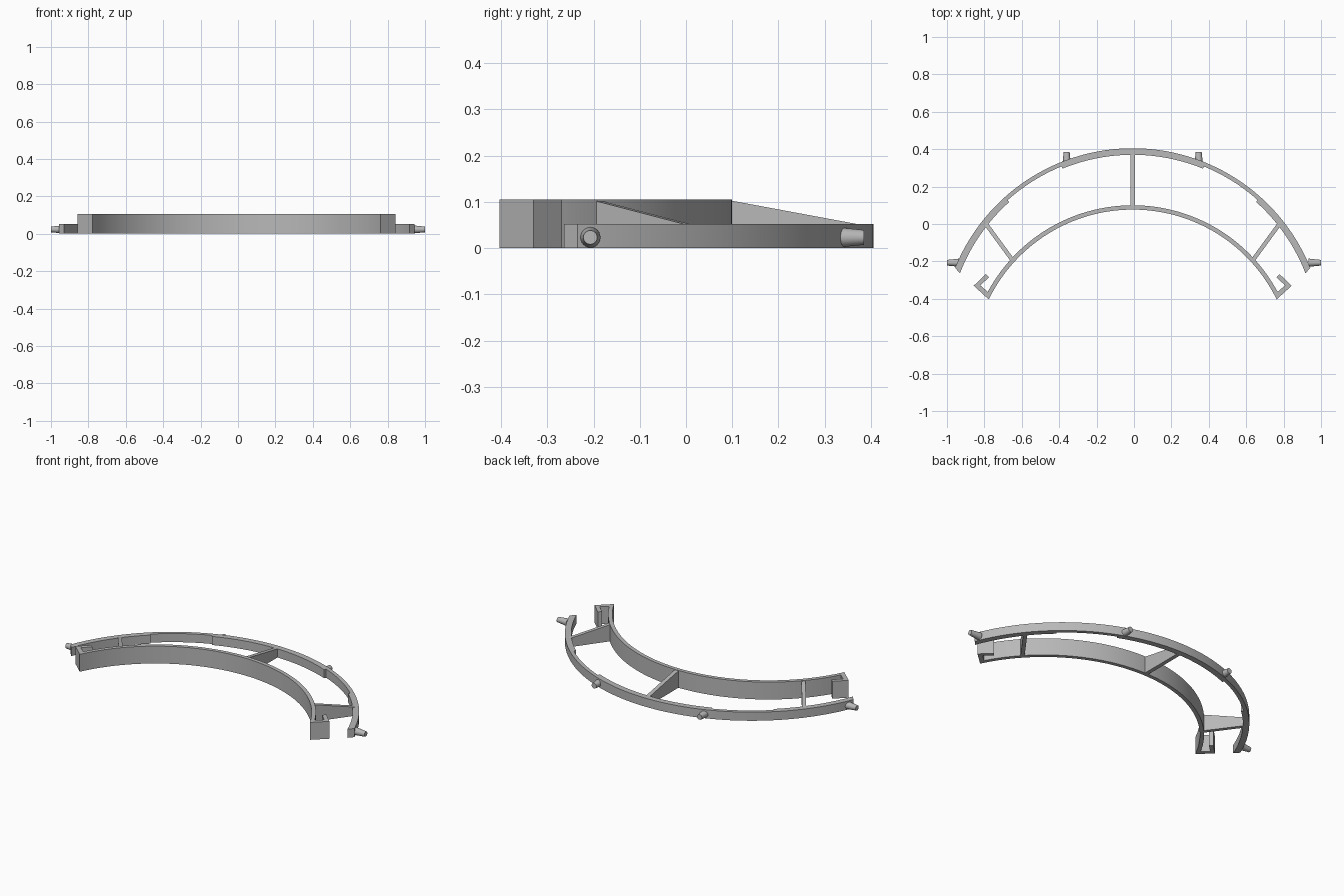
import bpy
import bmesh
from math import sin, cos, radians, pi
from mathutils import Matrix, Vector

cube = bpy.data.objects.get("Cube")
if cube:
    bpy.data.objects.remove(cube, do_unlink=True)

grey = bpy.data.materials.new("plain grey")
grey.use_nodes = True
grey.diffuse_color = (0.48, 0.48, 0.48, 1)
grey.node_tree.nodes["Principled BSDF"].inputs["Base Color"].default_value = (0.48, 0.48, 0.48, 1)

MID_X = -0.007      # symmetry axis of the bracket
LOW, HIGH = 0.052, 0.105


def finish(name, bm, angle=25):
    bmesh.ops.recalc_face_normals(bm, faces=bm.faces)
    mesh = bpy.data.meshes.new(name)
    bm.to_mesh(mesh)
    bm.free()
    mesh.materials.append(grey)
    obj = bpy.data.objects.new(name, mesh)
    bpy.context.collection.objects.link(obj)
    bpy.ops.object.select_all(action="DESELECT")
    obj.select_set(True)
    bpy.context.view_layer.objects.active = obj
    bpy.ops.object.shade_smooth_by_angle(angle=radians(angle))
    return obj


def prism(name, outline, top):
    """Extrude a plan outline from the floor up to top(x, y)."""
    bm = bmesh.new()
    low = [bm.verts.new((x + MID_X, y, 0)) for x, y in outline]
    high = [bm.verts.new((x + MID_X, y, top(x, y))) for x, y in outline]
    bm.faces.new(low)
    bm.faces.new(high)
    for i in range(len(low)):
        j = (i + 1) % len(low)
        bm.faces.new((low[i], low[j], high[j], high[i]))
    return finish(name, bm)


def arc(cy, r, a, b, steps):
    """Points on a circle; angles in degrees from +y towards +x."""
    angles = [radians(a + (b - a) * i / steps) for i in range(steps + 1)]
    return [(r * sin(t), cy + r * cos(t)) for t in angles]


# Tall inner arc
inner = arc(-0.78, 0.88, -63, 63, 64) + arc(-0.78, 0.857, 63.8, -63.8, 64)
prism("inner_arc", inner, lambda x, y: HIGH)

# Low outer arc, with three thicker stretches on its inner side
THICK, THIN = 0.99, 1.003
outer = arc(-0.62, 1.025, -67.9, 67.9, 72)
for r, a, b, n in ((THICK, 68.9, 41.8, 14), (THIN, 41.8, 22.3, 10), (THICK, 22.3, -22.3, 24),
                   (THIN, -22.3, -41.8, 10), (THICK, -41.8, -68.9, 14)):
    outer += arc(-0.62, r, a, b, n)
prism("outer_arc", outer, lambda x, y: LOW)


# Struts that slope down from the inner arc to the outer arc
def strut(name, start, end, width):
    a, b = Vector(start), Vector(end)
    d = (b - a).normalized()
    side = Vector((-d.y, d.x)) * width / 2
    outline = [a - side, b - side, b + side, a + side]

    def slope(x, y):
        t = (Vector((x, y)) - a).dot(d) / (b - a).length
        return HIGH - 0.001 + (LOW - HIGH) * t
    prism(name, [tuple(p) for p in outline], slope)


strut("middle_strut", (0, 0.09), (0, 0.375), 0.024)

hook = [(0.77, -0.403), (0.85, -0.33), (0.785, -0.268), (0.768, -0.285),
        (0.815, -0.328), (0.778, -0.36), (0.762, -0.373)]


# Tapered round pegs
def peg(name, base, direction, length, tip):
    bm = bmesh.new()
    bmesh.ops.create_cone(bm, cap_ends=True, segments=24, radius1=0.022, radius2=tip, depth=length)
    d = Vector(direction)
    turn = d.to_track_quat("Z", "Y").to_matrix().to_4x4()
    place = Matrix.Translation(Vector(base) + d * length / 2)
    bmesh.ops.transform(bm, matrix=place @ turn, verts=bm.verts)
    finish(name, bm, 40)


for s, word in ((1, "left"), (-1, "right")):
    strut(word + "_strut", (s * 0.64, -0.197), (s * 0.788, 0.005), 0.022)
    prism(word + "_end_hook", [(s * x, y) for x, y in hook], lambda x, y: HIGH)
    peg(word + "_end_peg", (s * 0.932, -0.207, 0.023), (s, 0, 0), 0.068, 0.015)
    peg(word + "_back_peg", (MID_X + s * 0.353, 0.325, 0.023), (0, 1, 0), 0.06, 0.016)
